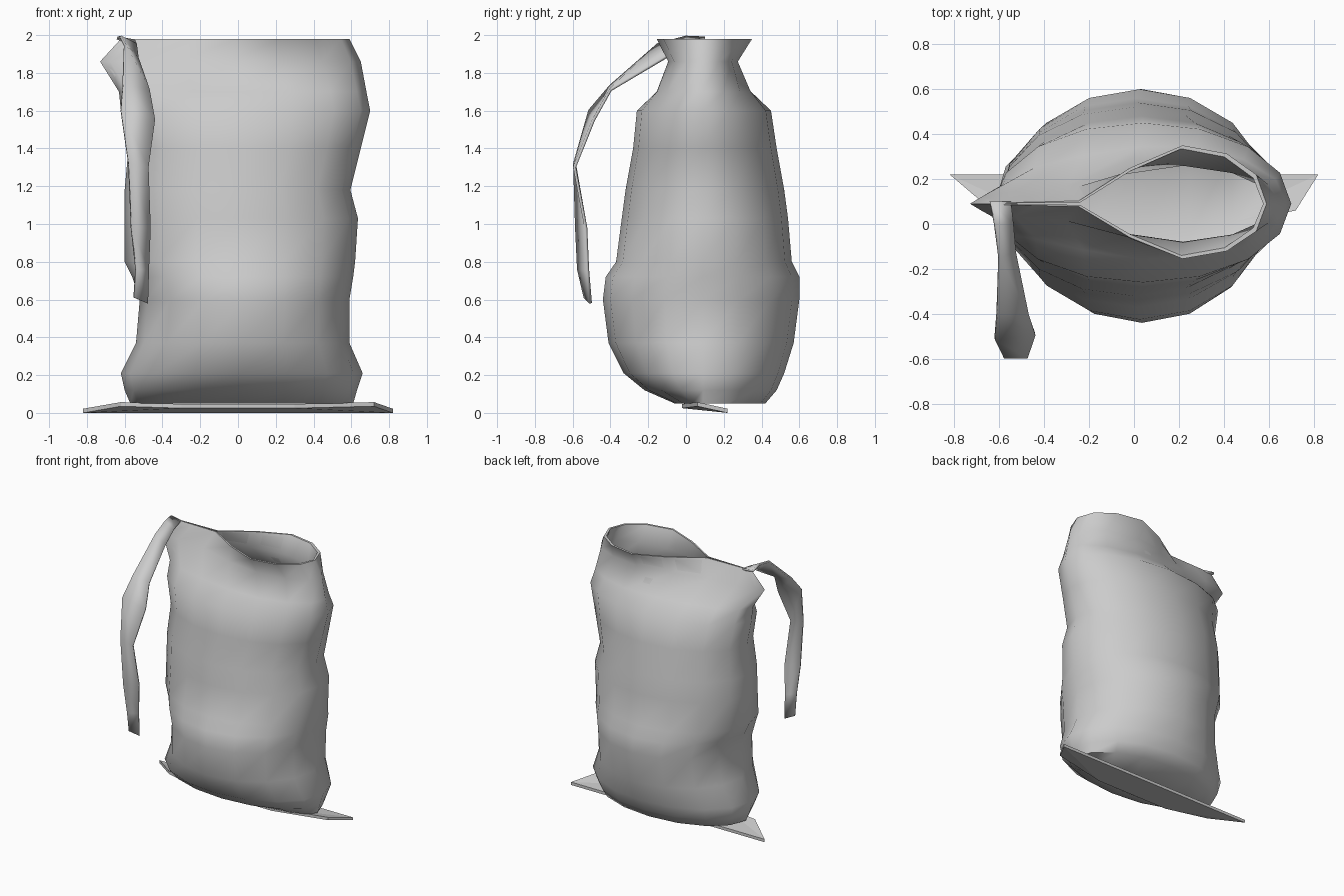
import bpy, bmesh, math

if "Cube" in bpy.data.objects:
    bpy.data.objects.remove(bpy.data.objects["Cube"])

SIDES = 16
MID_Y = 0.09
# Half-width of the pinched mouth, from the right end to the left end
LENS = [0, 0.5, 0.86, 1.0, 0.62, 0.05, 0.03, 0.02, 0]

# Sack rings: z, x left, x right, y front, y back, pinch
RINGS = [
    (0.05, -0.57, 0.61, -0.06, 0.42, 0),
    (0.12, -0.60, 0.63, -0.22, 0.48, 0),
    (0.21, -0.62, 0.66, -0.33, 0.52, 0),
    (0.37, -0.54, 0.59, -0.41, 0.57, 0),
    (0.60, -0.52, 0.59, -0.44, 0.60, 0),
    (0.72, -0.56, 0.61, -0.425, 0.60, 0),
    (0.80, -0.60, 0.62, -0.37, 0.56, 0),
    (1.03, -0.60, 0.635, -0.34, 0.54, 0),
    (1.18, -0.60, 0.595, -0.32, 0.52, 0),
    (1.40, -0.58, 0.65, -0.28, 0.48, 0),
    (1.60, -0.62, 0.70, -0.26, 0.45, 0),
    (1.70, -0.63, 0.68, -0.17, 0.36, 0.15),
    (1.86, -0.73, 0.65, -0.10, 0.28, 0.6),
    (1.98, -0.62, 0.59, -0.155, 0.35, 1),
]


def finish(bm, name, smooth=True):
    me = bpy.data.meshes.new(name)
    bm.to_mesh(me)
    bm.free()
    ob = bpy.data.objects.new(name, me)
    bpy.context.collection.objects.link(ob)
    for p in me.polygons:
        p.use_smooth = smooth
    return ob


def ring(bm, spec, inset=0.0):
    z, xl, xr, yf, yb, pinch = spec
    cx, a = (xl + xr) / 2, (xr - xl) / 2 - inset
    verts = []
    for i in range(SIDES):
        t = 2 * math.pi * i / SIDES
        back = i <= SIDES // 2
        k = i if back else SIDES - i
        w = abs(math.sin(t)) * (1 - pinch) + LENS[k] * pinch
        depth = (yb - MID_Y) if back else (yf - MID_Y)
        d = w * depth
        d = math.copysign(max(abs(d) - inset, abs(d) * 0.4), d)
        verts.append(bm.verts.new((cx + a * math.cos(t), MID_Y + d, z)))
    return verts


def bridge(bm, lower, upper):
    n = len(lower)
    for i in range(n):
        j = (i + 1) % n
        bm.faces.new((lower[i], lower[j], upper[j], upper[i]))


# Sack: outer skin, rim and a short inner lining, open inside
bm = bmesh.new()
rings = [ring(bm, r) for r in RINGS]
rings += [ring(bm, r, 0.015) for r in reversed(RINGS[10:])]
for lo, hi in zip(rings, rings[1:]):
    bridge(bm, lo, hi)
# Bottom gathered into a line running along x
b = rings[0]
h = SIDES // 2
for i in range(h // 2):
    front_a, front_b = b[(-i) % SIDES], b[-i - 1]
    if i == 0:
        bm.faces.new((b[0], b[SIDES - 1], b[1]))
    else:
        bm.faces.new((b[i], front_a, front_b, b[i + 1]))
for i in range(h // 2, h):
    if i == h - 1:
        bm.faces.new((b[i], b[SIDES - i], b[h]))
    else:
        bm.faces.new((b[i], b[SIDES - i], b[SIDES - i - 1], b[i + 1]))
sack = finish(bm, "sack")
bpy.context.view_layer.objects.active = sack
sack.select_set(True)
bpy.ops.object.shade_smooth_by_angle(angle=math.radians(60))

# Bottom seam flap: thin plate with pointed ears at both ends
outline = [(-0.82, 0.22, 0.01), (-0.62, 0.05, 0.045), (-0.3, -0.02, 0.035),
           (0.3, -0.02, 0.035), (0.72, 0.06, 0.045), (0.82, 0.22, 0.01)]
bm = bmesh.new()
top = [bm.verts.new((x, y, z + 0.012)) for x, y, z in outline]
low = [bm.verts.new((x, y, z - 0.01)) for x, y, z in outline]
bm.faces.new(top)
bm.faces.new(low[::-1])
bridge(bm, low, top)
bmesh.ops.triangulate(bm, faces=[f for f in bm.faces if len(f.verts) > 4])
bmesh.ops.recalc_face_normals(bm, faces=bm.faces)
finish(bm, "bottom_flap", False)

# Tie strap: left edge x y z, right edge x y z, hanging over the front
STRAP = [
    (-0.64, 0.10, 1.985, -0.55, 0.10, 1.97),
    (-0.62, 0.00, 1.99, -0.54, 0.00, 1.95),
    (-0.60, -0.15, 1.95, -0.53, -0.12, 1.875),
    (-0.61, -0.40, 1.73, -0.47, -0.40, 1.71),
    (-0.62, -0.51, 1.60, -0.44, -0.49, 1.55),
    (-0.58, -0.59, 1.32, -0.475, -0.59, 1.30),
    (-0.565, -0.58, 0.98, -0.465, -0.53, 0.98),
    (-0.54, -0.57, 0.76, -0.475, -0.52, 0.76),
    (-0.55, -0.535, 0.61, -0.48, -0.505, 0.58),
]
bm = bmesh.new()
rows = [(bm.verts.new(s[:3]), bm.verts.new(s[3:])) for s in STRAP]
for (a, c), (d, e) in zip(rows, rows[1:]):
    bm.faces.new((a, d, e, c))
strap = finish(bm, "tie_strap")
mod = strap.modifiers.new("thickness", 'SOLIDIFY')
mod.thickness = 0.016
mod.offset = 0
